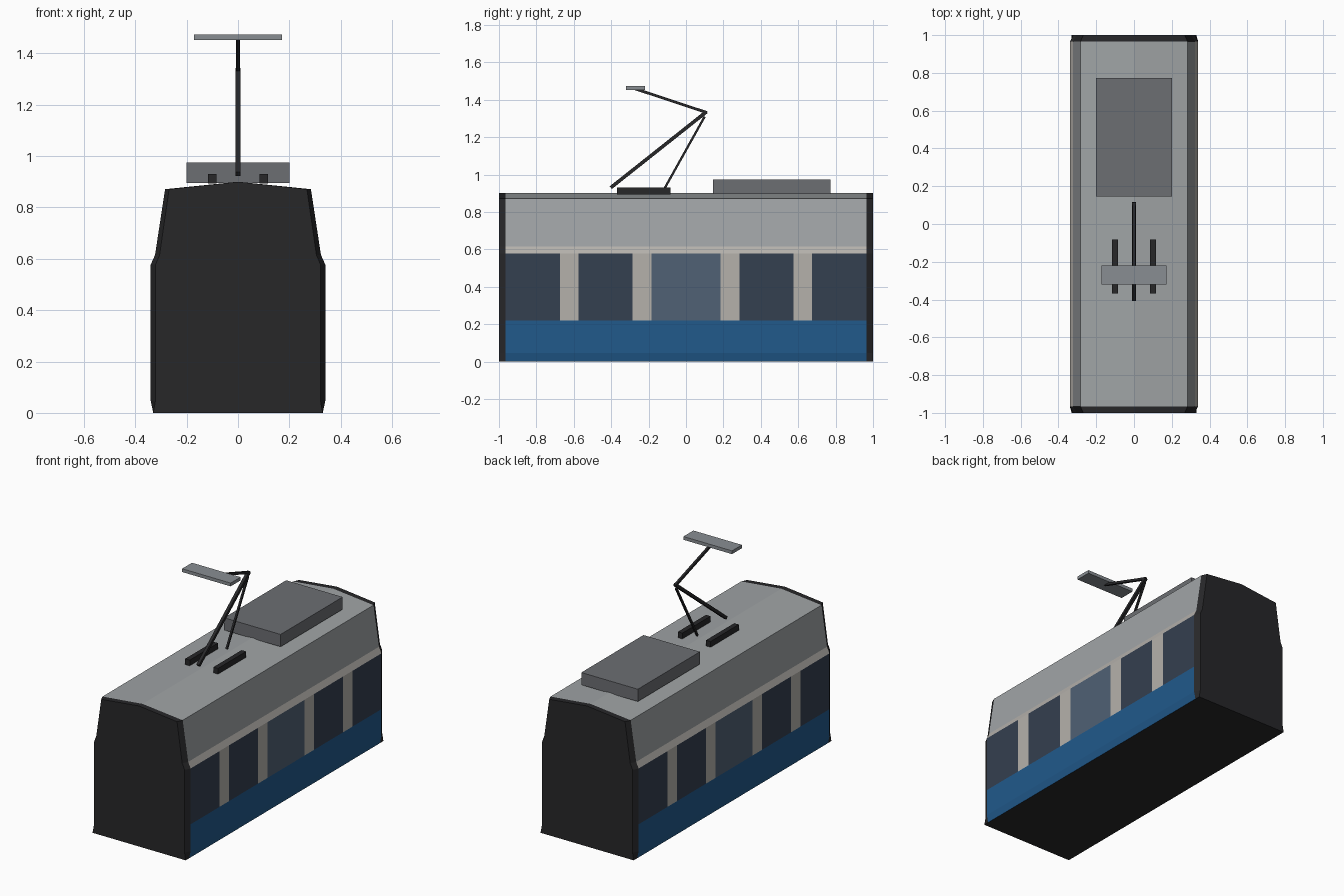
import bpy, bmesh
from mathutils import Vector

if "Cube" in bpy.data.objects:
    bpy.data.objects.remove(bpy.data.objects["Cube"])


def material(name, rgb):
    m = bpy.data.materials.new(name)
    m.diffuse_color = (*rgb, 1)
    m.use_nodes = True
    m.node_tree.nodes["Principled BSDF"].inputs["Base Color"].default_value = m.diffuse_color
    return m


BLUE = material("blue_paint", (0.015, 0.10, 0.26))
CREAM = material("cream_paint", (0.46, 0.44, 0.41))
SILVER = material("silver_paint", (0.35, 0.37, 0.38))
GLASS = material("window_glass", (0.034, 0.05, 0.08))
DOOR = material("door_glass", (0.08, 0.12, 0.178))
DARK = material("dark_trim", (0.02, 0.02, 0.022))
UNIT = material("unit_grey", (0.15, 0.157, 0.17))
HEAD = material("contact_grey", (0.25, 0.27, 0.29))


def finish(name, bm, mat):
    bmesh.ops.remove_doubles(bm, verts=bm.verts, dist=1e-5)
    me = bpy.data.meshes.new(name)
    bm.to_mesh(me)
    bm.free()
    me.materials.append(mat)
    ob = bpy.data.objects.new(name, me)
    bpy.context.collection.objects.link(ob)
    return ob


def strip(name, profile, spans, mat):
    """Sweep an (x, z) line of the right side along y spans, mirrored to the left."""
    bm = bmesh.new()
    for y0, y1 in spans:
        for (xa, za), (xb, zb) in zip(profile, profile[1:]):
            for s in (1, -1):
                pts = [(s * xa, y0, za), (s * xa, y1, za), (s * xb, y1, zb), (s * xb, y0, zb)]
                bm.faces.new([bm.verts.new(p) for p in pts[::s]])
    return finish(name, bm, mat)


def box(name, lo, hi, mat):
    bm = bmesh.new()
    bmesh.ops.create_cube(bm, size=1)
    lo, hi = Vector(lo), Vector(hi)
    for v in bm.verts:
        v.co = (lo + hi) / 2 + v.co * (hi - lo)
    return finish(name, bm, mat)


def bar(name, a, b, t, mat):
    """Square bar between two (y, z) points on the centre plane."""
    a, b = Vector((0, *a)), Vector((0, *b))
    bm = bmesh.new()
    bmesh.ops.create_cube(bm, size=1)
    for v in bm.verts:
        v.co *= Vector((t, (b - a).length, t))
    ob = finish(name, bm, mat)
    ob.location = (a + b) / 2
    ob.rotation_mode = 'QUATERNION'
    ob.rotation_quaternion = Vector((0, 1, 0)).rotation_difference(b - a)
    return ob


# Body sides: painted bands following the cross-section
E = 0.965
FULL = [(-E, E)]
strip("lower_panels", [(0.33, 0), (0.34, 0.047), (0.34, 0.22)], FULL, BLUE)
belt = [(0.34, 0.22), (0.34, 0.577)]
strip("side_windows", belt, [(-E, -0.675), (-0.575, -0.285), (0.285, 0.575), (0.675, E)], GLASS)
strip("side_doors", belt, [(-0.185, 0.185)], DOOR)
strip("window_pillars", belt, [(-0.675, -0.575), (-0.285, -0.185), (0.185, 0.285), (0.575, 0.675)], CREAM)
strip("cream_band", [(0.34, 0.577), (0.323, 0.615)], FULL, CREAM)
strip("upper_panels_and_roof", [(0.323, 0.615), (0.284, 0.871), (0, 0.9)], FULL, SILVER)
strip("underside", [(0, 0), (0.33, 0)], [(-E, E)], DARK)

# Chamfered end caps
outer = [(0, 0), (0.33, 0), (0.34, 0.047), (0.34, 0.577), (0.323, 0.615), (0.284, 0.871), (0, 0.9)]
inner = [(x if z == 0 else x * 0.945, z) for x, z in outer]


def ring(half):
    return half[1:] + [(-x, z) for x, z in half[-2:0:-1]]


for name, s in (("front_end", -1), ("rear_end", 1)):
    bm = bmesh.new()
    a = [bm.verts.new((x, s * E, z)) for x, z in ring(outer)]
    b = [bm.verts.new((x, s, z)) for x, z in ring(inner)]
    n = len(a)
    for i in range(n):
        j = (i + 1) % n
        q = [a[i], a[j], b[j], b[i]]
        bm.faces.new(q if s < 0 else q[::-1])
    bm.faces.new(b if s < 0 else b[::-1])
    finish(name, bm, DARK)

# Roof equipment
box("roof_unit", (-0.2, 0.145, 0.895), (0.2, 0.773, 0.974), UNIT)
for side, x in (("left", -0.1), ("right", 0.1)):
    box(side + "_base_rail", (x - 0.016, -0.368, 0.893), (x + 0.016, -0.083, 0.93), DARK)

# Current collector arms and contact head
bar("lower_arm", (-0.402, 0.93), (0.11, 1.336), 0.019, DARK)
bar("brace_arm", (-0.115, 0.925), (0.1, 1.31), 0.012, DARK)
bar("upper_arm", (0.112, 1.331), (-0.27, 1.458), 0.015, DARK)
box("contact_head", (-0.172, -0.32, 1.452), (0.172, -0.22, 1.473), HEAD)
